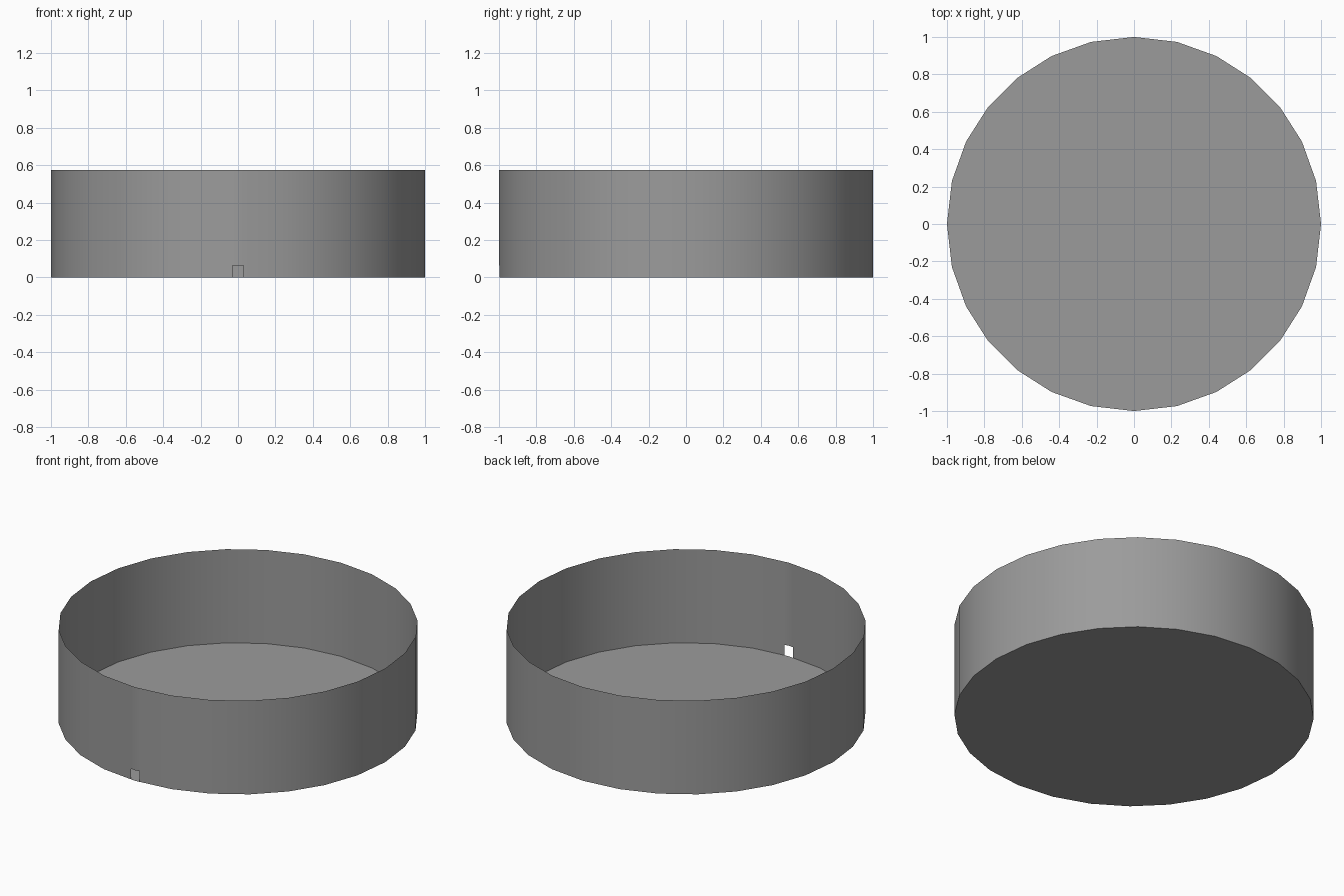
import bpy, bmesh, math

if "Cube" in bpy.data.objects:
    bpy.data.objects.remove(bpy.data.objects["Cube"])

STEPS, HEIGHT, KAPPA = 7, 0.575, 0.5523
NOTCH_HALF, NOTCH_TOP = 0.03, 0.065


def quarter_point(t):
    """Point on a Bezier quarter circle from (0, -1) to (1, 0)."""
    a, b, c, d = (1 - t) ** 3, 3 * t * (1 - t) ** 2, 3 * t * t * (1 - t), t ** 3
    return b * KAPPA + c + d, -(a + b + c * KAPPA)


# Outline: one quarter turned four times, starting at the front vertex
quarter = [quarter_point(i / STEPS) for i in range(STEPS)]
ring = []
for k in range(4):
    for x, y in quarter:
        ring.append((x, y))
    quarter = [(-y, x) for x, y in quarter]

# Two notch points beside the front vertex
t = NOTCH_HALF / ring[1][0]
notch_y = -1 + t * (ring[1][1] + 1)
outline = [ring[0], (NOTCH_HALF, notch_y)] + ring[1:] + [(-NOTCH_HALF, notch_y)]
n = len(outline)

bm = bmesh.new()
levels = [[bm.verts.new((x, y, z)) for x, y in outline]
          for z in (0, NOTCH_TOP, HEIGHT)]

# Thin wall, leaving the small notch open at the front
for lower, upper in zip(levels, levels[1:]):
    for i in range(n):
        j = (i + 1) % n
        if lower is levels[0] and i in (0, n - 1):
            continue
        bm.faces.new((lower[i], lower[j], upper[j], upper[i]))

# Floor
bm.faces.new(levels[0][::-1])

mesh = bpy.data.meshes.new("round_tray")
bm.to_mesh(mesh)
bm.free()
tray = bpy.data.objects.new("round_tray", mesh)
bpy.context.collection.objects.link(tray)

# Dark grey finish
grey = bpy.data.materials.new("dark_grey")
grey.diffuse_color = (0.33, 0.33, 0.33, 1)
grey.use_nodes = True
grey.node_tree.nodes["Principled BSDF"].inputs["Base Color"].default_value = grey.diffuse_color
mesh.materials.append(grey)

# Smooth wall, crisp floor edge
bpy.context.view_layer.objects.active = tray
tray.select_set(True)
bpy.ops.object.shade_smooth_by_angle(angle=math.radians(30))
